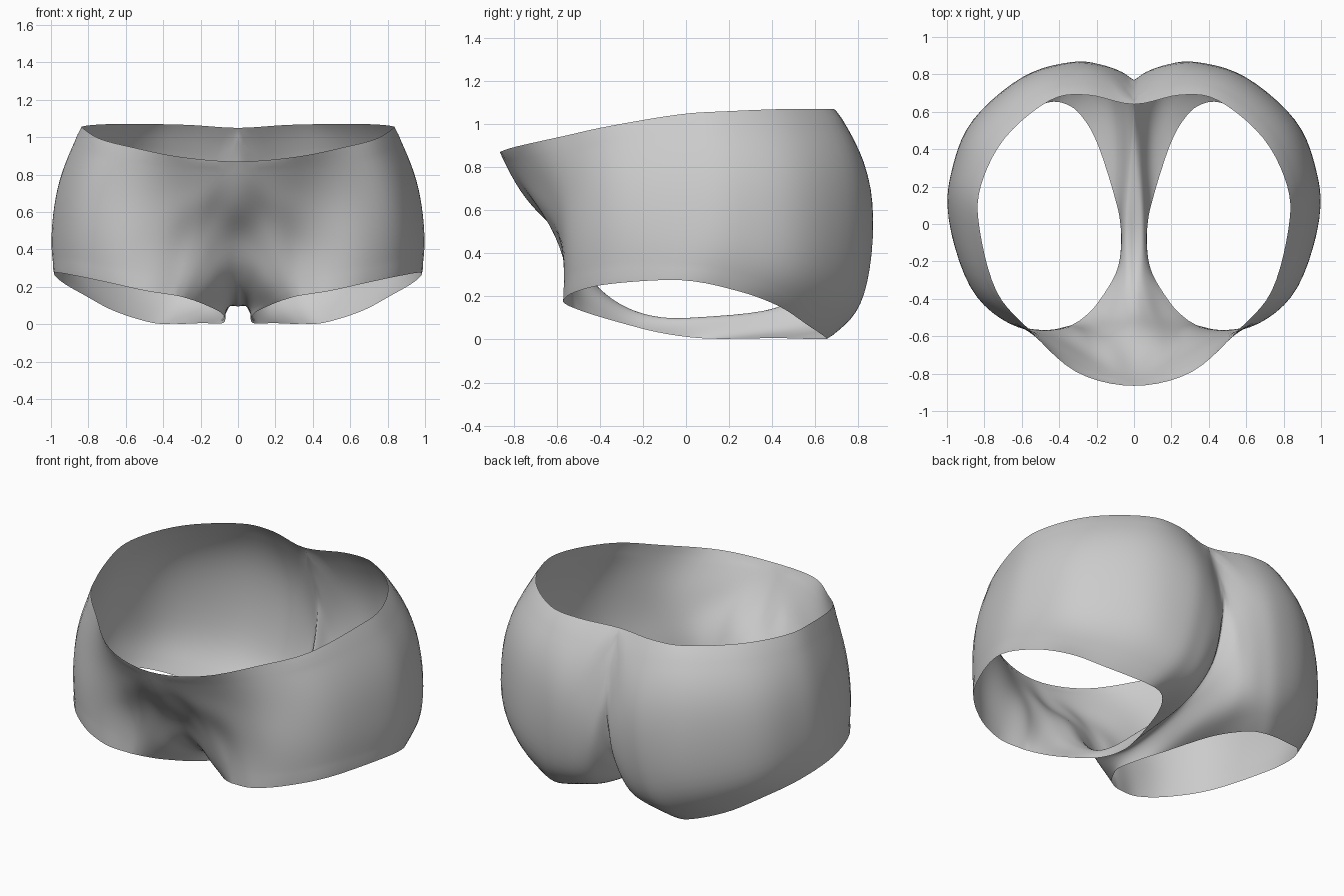
import bpy
from mathutils import Vector

if "Cube" in bpy.data.objects:
    bpy.data.objects.remove(bpy.data.objects["Cube"])

# Guide loops around the right leg: they start at the front centre of the
# waist, go round the hip to the back centre, then return along the crotch.
leg_opening = [
    (.36, -.548, .158), (.50, -.57, .18), (.68, -.515, .22), (.86, -.35, .258), (.98, -.02, .275),
    (.94, .24, .225), (.82, .43, .155), (.66, .56, .07), (.46, .65, .008), (.34, .63, .003),
    (.26, .55, .003), (.20, .44, .006), (.15, .30, .005), (.105, .15, .003), (.075, .02, .01),
    (.07, -.13, .033), (.10, -.27, .068), (.20, -.43, .114), (.27, -.50, .138), (.315, -.53, .15)]
lower_loop = [
    (.31, -.575, .44), (.46, -.577, .44), (.67, -.535, .46), (.88, -.34, .50), (.995, .05, .48),
    (.975, .29, .44), (.87, .545, .36), (.60, .77, .29), (.37, .83, .22), (.25, .815, .19),
    (.18, .775, .14), (.13, .69, .09), (.09, .53, .06), (.07, .30, .05), (.065, .07, .065),
    (.063, -.13, .075), (.08, -.29, .115), (.14, -.46, .195), (.20, -.535, .28), (.25, -.565, .36)]
upper_loop = [
    (.20, -.73, .68), (.39, -.645, .69), (.63, -.54, .71), (.84, -.345, .75), (.95, .05, .76),
    (.94, .28, .77), (.84, .54, .77), (.575, .78, .76), (.315, .86, .71), (.17, .848, .65),
    (.09, .827, .50), (.06, .79, .34), (.04, .66, .19), (.032, .39, .12), (.042, .09, .102),
    (.042, -.12, .10), (.042, -.305, .155), (.08, -.475, .275), (.11, -.56, .42), (.14, -.65, .57)]
waist_and_seam = [
    (0, -.865, .87), (.31, -.79, .895), (.56, -.565, .945), (.735, -.36, .99), (.825, -.03, 1.045),
    (.82, .20, 1.06), (.69, .46, 1.07), (.45, .66, 1.07), (.25, .69, 1.065), (0, .64, 1.05),
    (0, .725, .85), (0, .77, .62), (0, .68, .30), (0, .42, .148), (0, .10, .105),
    (0, -.12, .10), (0, -.31, .165), (0, -.47, .31), (0, -.575, .48), (0, -.745, .65)]
COLS = len(leg_opening)
BACK = 9           # column of the back waist corner
SMOOTH_SEAM = 13   # from here on the centre line is rounded, before it is a cleft
BELLY = 17         # from here on the centre line lies on the belly
U, V = 5, 7        # subdivisions around and across


def spline(a, b, c, d, t):
    """Catmull-Rom point between b and c."""
    return 0.5 * (2 * b + (c - a) * t + (2 * a - 5 * b + 4 * c - d) * t * t
                  + (3 * b - a - 3 * c + d) * t ** 3)


def beyond(a, b, c, bend=0.5):
    """Point that continues the curve c, b, a past its end a."""
    return (2 + bend) * a - (1 + 2 * bend) * b + bend * c


def flip(p):
    return Vector((-p.x, p.y, p.z))


def smooth_loop(points, waist=False):
    """Closed spline; the waist loop has corners at the front and back centre."""
    p = [Vector(q) for q in points]
    out = []
    for i in range(COLS):
        a, b, c, d = (p[(i + k) % COLS] for k in (-1, 0, 1, 2))
        if waist and i == 0:
            a = flip(c)
        if waist and i == BACK - 1:
            d = flip(b)
        if waist and i == BACK:
            a = beyond(b, c, d)
        if waist and i == COLS - 1:
            d = beyond(c, b, a, 1)
        out += [spline(a, b, c, d, k / U) for k in range(U)]
    return out


loops = [smooth_loop(leg_opening), smooth_loop(lower_loop), smooth_loop(upper_loop),
         smooth_loop(waist_and_seam, True)]

# Loft across the loops, one column at a time
verts, faces = [], []
n, rows = COLS * U, 3 * V + 1
for i in range(n):
    p = [loop[i] for loop in loops]
    first = beyond(p[0], p[1], p[2])
    if i > SMOOTH_SEAM * U:
        last = flip(p[2])
    elif i > BACK * U:
        last = 2 * p[3] - p[2]
    else:
        last = beyond(p[3], p[2], p[1], 0.8)
        if i < U:
            last = flip(p[2]).lerp(last, i / U)
    q = [first] + p + [last]
    for s in range(3):
        verts += [spline(*q[s:s + 4], k / V) for k in range(V)]
    verts.append(p[3])
for i in range(n):
    a, b = i * rows, ((i + 1) % n) * rows
    faces += [(a + r, b + r, b + r + 1, a + r + 1) for r in range(rows - 1)]

mesh = bpy.data.meshes.new("shorts")
mesh.from_pydata(verts, [], faces)
mesh.update()
shorts = bpy.data.objects.new("shorts", mesh)
bpy.context.collection.objects.link(shorts)

# Plain grey cloth
cloth = bpy.data.materials.new("grey_cloth")
cloth.diffuse_color = (0.6, 0.6, 0.6, 1)
cloth.use_nodes = True
cloth.node_tree.nodes["Principled BSDF"].inputs["Base Color"].default_value = cloth.diffuse_color
mesh.materials.append(cloth)

# Left half
mirror = shorts.modifiers.new("left_half", 'MIRROR')
mirror.use_clip = True
mirror.merge_threshold = 0.002

# Soften the lofted surface, keeping the open edges, the cleft and the crotch
soft = shorts.vertex_groups.new(name="soft_area")
for i in range(n):
    end = rows if i > BELLY * U else rows - 2
    soft.add([i * rows + r for r in range(2, end)], 1.0, 'REPLACE')
soften = shorts.modifiers.new("soften", 'SMOOTH')
soften.vertex_group = "soft_area"
soften.factor = 0.5
soften.iterations = 10

bpy.context.view_layer.objects.active = shorts
shorts.select_set(True)
bpy.ops.object.shade_smooth()
